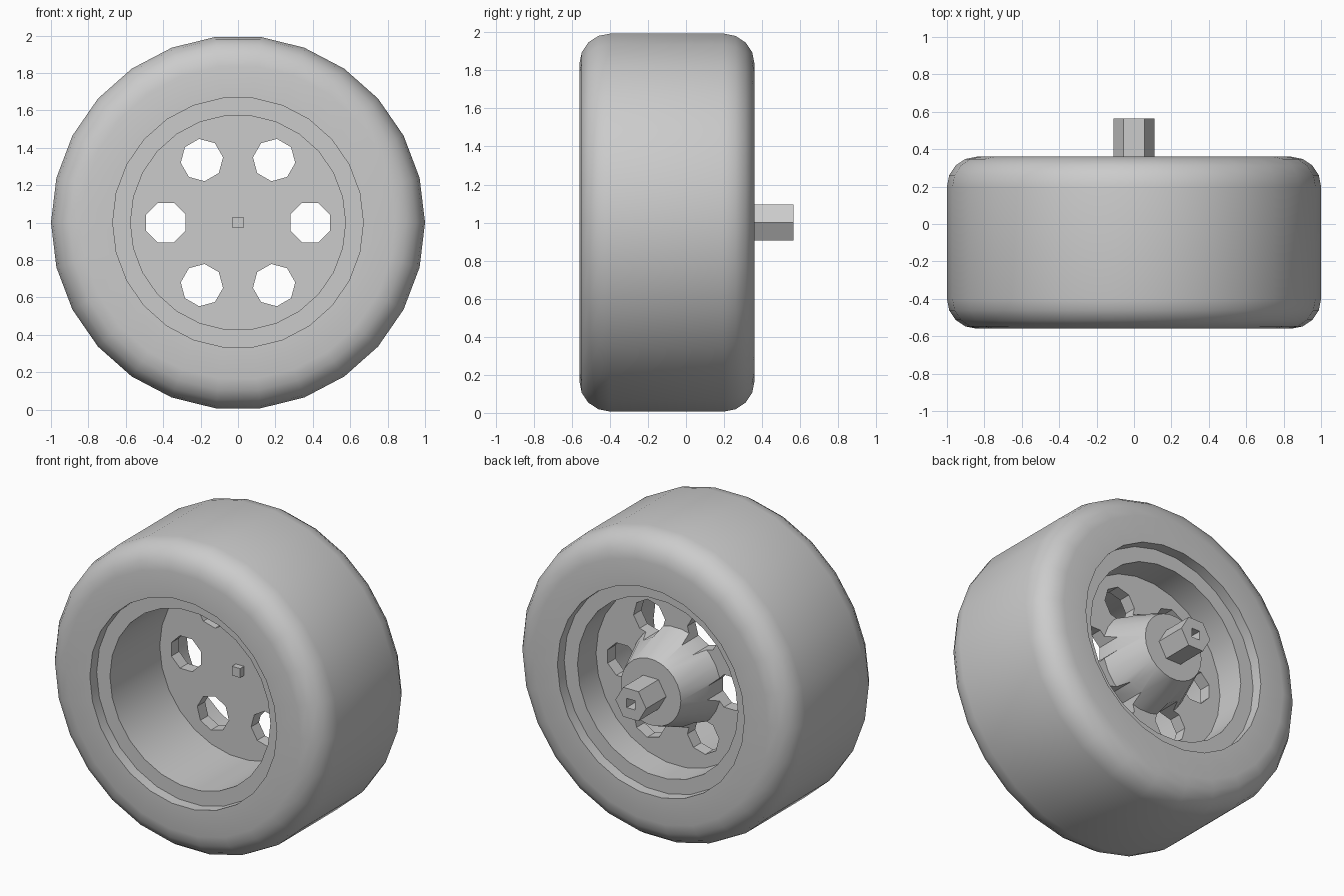
import bpy, bmesh
from math import sin, cos, pi

default = bpy.data.objects.get("Cube")
if default:
    bpy.data.objects.remove(default, do_unlink=True)

SIDES = 26
AXIS_Z = 1.0

grey = bpy.data.materials.new("light_grey")
grey.use_nodes = True
grey.diffuse_color = (0.6, 0.6, 0.6, 1)
grey.node_tree.nodes["Principled BSDF"].inputs["Base Color"].default_value = (0.6, 0.6, 0.6, 1)


def turn(name, profile, sides=SIDES, centre=(0, AXIS_Z), twist=0.0):
    """Spin a closed (radius, y) profile around an axis parallel to y."""
    bm = bmesh.new()
    rings = []
    for r, y in profile:
        if r == 0:
            rings.append([bm.verts.new((centre[0], y, centre[1]))] * sides)
        else:
            rings.append([bm.verts.new((centre[0] + r * cos(twist + 2 * pi * i / sides), y,
                                        centre[1] + r * sin(twist + 2 * pi * i / sides)))
                          for i in range(sides)])
    for a, b in zip(rings, rings[1:] + rings[:1]):
        for i in range(sides):
            j = (i + 1) % sides
            corners = list(dict.fromkeys((a[i], a[j], b[j], b[i])))
            if len(corners) > 2:
                bm.faces.new(corners)
    bmesh.ops.recalc_face_normals(bm, faces=bm.faces[:])
    mesh = bpy.data.meshes.new(name)
    bm.to_mesh(mesh)
    bm.free()
    mesh.materials.append(grey)
    obj = bpy.data.objects.new(name, mesh)
    bpy.context.collection.objects.link(obj)
    return obj


def rod(name, radius, y0, y1, sides, **kw):
    return turn(name, [(0, y0), (radius, y0), (radius, y1), (0, y1)], sides, **kw)


def activate(obj):
    bpy.ops.object.select_all(action='DESELECT')
    obj.select_set(True)
    bpy.context.view_layer.objects.active = obj


def cut(target, cutter):
    cutter.hide_render = True
    mod = target.modifiers.new("cut", 'BOOLEAN')
    mod.operation = 'DIFFERENCE'
    mod.solver = 'EXACT'
    mod.object = cutter
    activate(target)
    bpy.ops.object.modifier_apply(modifier=mod.name)
    bpy.data.objects.remove(cutter, do_unlink=True)


# Tyre with rounded shoulders
FRONT, BACK, ROUND, STEPS = -0.56, 0.36, 0.16, 4
arc = [(ROUND * sin(k * pi / 2 / STEPS), ROUND * (1 - cos(k * pi / 2 / STEPS)))
       for k in range(STEPS + 1)]
front_shoulder = [(1 - ROUND + a, FRONT + b) for a, b in arc]
back_shoulder = [(1 - ROUND + a, BACK - b) for a, b in reversed(arc)]
tyre = turn("tyre", [(0.67, FRONT)] + front_shoulder + back_shoulder + [(0.67, BACK)])

# Rim, wheel disc and tapered hub as one turned part
rim = turn("rim_and_hub", [
    (0, 0.02), (0.575, 0.02), (0.575, -0.49), (0.67, -0.49),
    (0.67, 0.29), (0.575, 0.29), (0.575, 0.1), (0.32, 0.1),
    (0.215, BACK), (0, BACK)])

# Six holes through the disc, scalloping the foot of the hub
for k in range(6):
    a = k * pi / 3
    cut(rim, rod("hole_cutter", 0.114, -0.1, 0.5, 8,
                 centre=(0.386 * cos(a), AXIS_Z + 0.386 * sin(a)), twist=a + pi / 8))

# Hexagonal axle with a square socket
axle = rod("hex_axle", 0.11, 0.3, 0.565, 6)
cut(axle, rod("socket_cutter", 0.042, 0.4, 0.7, 4, twist=pi / 4))

# Square pin on the front of the disc
pin = rod("square_pin", 0.042, -0.02, 0.05, 4, twist=pi / 4)

for obj in (tyre, rim, axle, pin):
    activate(obj)
    bpy.ops.object.shade_smooth_by_angle(angle=pi / 6)
